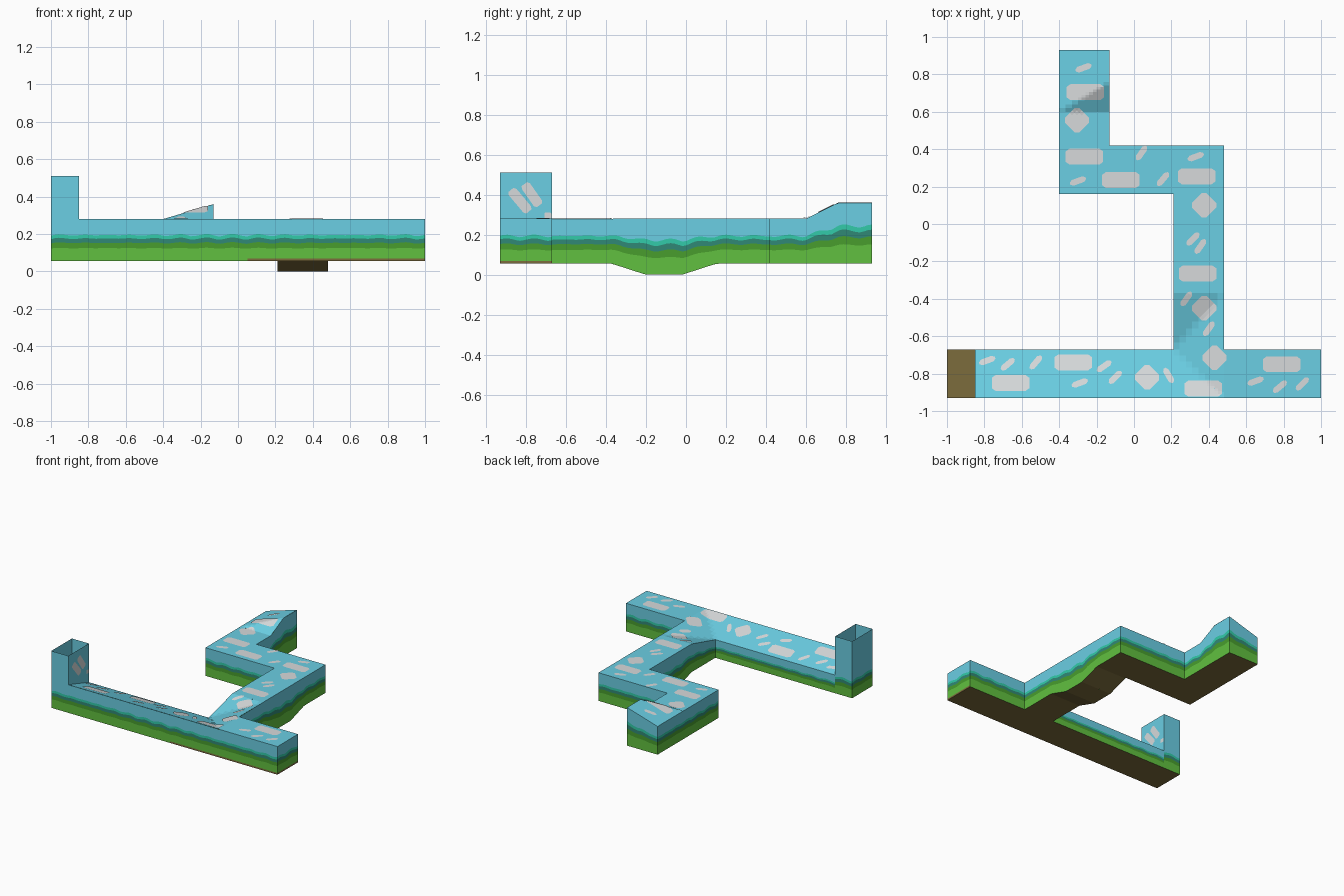
import bpy, math
from mathutils import Vector

if "Cube" in bpy.data.objects:
    bpy.data.objects.remove(bpy.data.objects["Cube"])

def material(name, rgb):
    m = bpy.data.materials.new(name)
    m.diffuse_color = (*rgb, 1)
    m.use_nodes = True
    m.node_tree.nodes["Principled BSDF"].inputs["Base Color"].default_value = m.diffuse_color
    return m

BROWN, GREEN, DKGREEN, DKTEAL, TEAL, SKY, CLOUD = range(7)
MATS = [material("earth_brown", (.20, .15, .045)),
        material("grass_green", (.12, .53, .05)),
        material("deep_green", (.065, .34, .027)),
        material("dark_teal", (.03, .25, .18)),
        material("bright_teal", (.032, .60, .40)),
        material("sky_blue", (.145, .62, .77)),
        material("cloud_grey", (.68, .70, .71))]

def build(name, faces):
    """faces: list of (points, material number)"""
    verts, polys = [], []
    for pts, _ in faces:
        polys.append(list(range(len(verts), len(verts) + len(pts))))
        verts += [tuple(p) for p in pts]
    me = bpy.data.meshes.new(name)
    me.from_pydata(verts, [], polys)
    for m in MATS:
        me.materials.append(m)
    for p, (_, k) in zip(me.polygons, faces):
        p.material_index = k
    ob = bpy.data.objects.new(name, me)
    bpy.context.collection.objects.link(ob)
    return ob

def clamp(t):
    return max(0.0, min(1.0, t))

# Heights of roof and floor over the plan
def roof_z(x, y):
    if y < -.67 and x > -.85:                # long arm leans down to the back
        return .28 - .08 * min(clamp((y + .93) / .26), clamp((.48 - x) / .27))
    if y < -.37 and x > 0:                   # lean fades out in the next arm
        return .28 - .08 * min(clamp((.48 - x) / .27), clamp((-.37 - y) / .3))
    if x < -.129 and y > .6:                 # end arm is raised on its right
        return .28 + .08 * min(clamp((x + .4) / .27), clamp((y - .6) / .16))
    return .28

def floor_z(x, y):
    if x > .21 and -.37 < y < .15:           # dip in the connecting arm
        return .055 * (1 - min(clamp((y + .37) / .17), clamp((.15 - y) / .17)))
    return .055

# Walls: one closed outline, split into wavy painted bands
OUTLINE = [(-1, -.93), (.05, -.93), (1, -.93), (1, -.67), (.48, -.67),
           (.48, .42), (-.13, .42), (-.13, .93), (-.4, .93), (-.4, .16),
           (.21, .16), (.21, -.67), (-.85, -.67), (-1, -.67)]

def bands(s, hem):
    wave = .022 * abs(math.sin(s * 21)) + .012 * math.sin(s * 47)
    return [0, hem, .3 + wave * .6, .42 + wave, .52 + wave * 1.3,
            .60 + wave * 1.4, 1]

faces, run = [], 0
ORDER = [BROWN, GREEN, DKGREEN, DKTEAL, TEAL, SKY]
for i, a in enumerate(OUTLINE):
    b = OUTLINE[(i + 1) % len(OUTLINE)]
    a, b = Vector(a), Vector(b)
    d = (b - a).normalized()
    inset = Vector((-d.y, d.x)) * .0015
    L = (b - a).length
    n = max(4, round(L / .02))
    hem = .06 if i in (1, 2) else 0
    columns = []
    for k in range(n + 1):
        p = a.lerp(b, k / n)
        q = a.lerp(b, min(max(k / n, .001), .999)) + inset
        zb, zt = floor_z(*q), roof_z(*q)
        columns.append([(p.x, p.y, zb + f * (zt - zb))
                        for f in bands(run + L * k / n, hem)])
    for c0, c1 in zip(columns, columns[1:]):
        for j, mat in enumerate(ORDER):
            if mat != BROWN or hem:
                faces.append(([c0[j], c1[j], c1[j + 1], c0[j + 1]], mat))
    run += L
build("walls", faces)

# Roof and floor: strips cut along every fold line
RECTS = [(-1, -.85, -.93, -.67), (-.85, .21, -.93, -.67), (.21, .48, -.93, -.67),
         (.48, 1, -.93, -.67), (.21, .48, -.67, -.37), (.21, .48, -.37, -.2),
         (.21, .48, -.2, -.02), (.21, .48, -.02, .15), (.21, .48, .15, .42),
         (-.4, .21, .16, .42), (-.4, -.13, .42, .6), (-.4, -.13, .6, .76),
         (-.4, -.13, .76, .93)]
N = 8
roof, floor = [], []
for x0, x1, y0, y1 in RECTS:
    mx, my, e = (x0 + x1) / 2, (y0 + y1) / 2, .002
    def at(f, x, y):
        return (x, y, f(x + (mx - x) * e, y + (my - y) * e))
    floor.append(([at(floor_z, x, y) for x, y in
                   ((x0, y0), (x0, y1), (x1, y1), (x1, y0))], BROWN))
    if x1 <= -.85:                           # tower end stays open
        continue
    xs = [x0 + (x1 - x0) * k / N for k in range(N + 1)]
    ys = [y0 + (y1 - y0) * k / N for k in range(N + 1)]
    for i in range(N):
        for j in range(N):
            roof.append(([at(roof_z, x, y) for x, y in
                          ((xs[i], ys[j]), (xs[i + 1], ys[j]),
                           (xs[i + 1], ys[j + 1]), (xs[i], ys[j + 1]))], SKY))
build("roof", roof)
build("floor", floor)

# Open tower at the left end
T = [(-1, -.93), (-.85, -.93), (-.85, -.67), (-1, -.67)]
tower = []
for i in range(4):
    (x0, y0), (x1, y1) = T[i], T[(i + 1) % 4]
    z = .2 if i == 1 else .28
    tower.append(([(x0, y0, z), (x1, y1, z), (x1, y1, .51), (x0, y0, .51)], SKY))
build("tower", tower)

# Clouds: thin patches that follow the roof, with clipped corners
def patch(cx, cy, w, h, deg, nx=10, ny=6):
    ca, sa = math.cos(math.radians(deg)), math.sin(math.radians(deg))
    def pt(i, j):
        x, y = (i / nx - .5) * w, (j / ny - .5) * h
        return (cx + x * ca - y * sa, cy + x * sa + y * ca)
    cells = []
    for i in range(nx):
        for j in range(ny):
            q = [(i, j), (i + 1, j), (i + 1, j + 1), (i, j + 1)]
            q = [c for c in q if not (c[0] in (0, nx) and c[1] in (0, ny))]
            cells.append([pt(*c) for c in q])
    return cells

BIG = [(-.66, -.85, 0), (-.325, -.74, 0), (.37, -.88, 0), (.79, -.75, 0),
       (.34, -.265, 0), (.335, .255, 0), (-.07, .235, 0), (-.265, .36, 0),
       (-.26, .705, 0)]
DIAMOND = [(.07, -.82), (.43, -.715), (.375, -.45), (.375, .1), (-.305, .555)]
STREAK = [(-.785, -.73, 20), (-.675, -.75, 40), (-.525, -.74, 50), (-.29, -.85, 20),
          (-.16, -.76, 35), (-.1, -.82, 45), (.185, -.81, 120), (.65, -.84, 20),
          (.78, -.87, 40), (.9, -.855, 45), (.4, -.56, 55), (.28, -.4, 55),
          (.315, -.08, 45), (.355, -.12, 55), (.33, .36, 20), (.155, .24, 50),
          (.04, .38, 55), (-.3, .23, 20), (-.27, .835, 20)]
cells = []
for x, y, r in BIG:
    cells += patch(x, y, .2, .085, r)
for x, y in DIAMOND:
    cells += patch(x, y, .11, .11, 45, 6, 6)
for x, y, r in STREAK:
    cells += patch(x, y, .09, .032, r, 6, 3)
clouds = [([(x, y, roof_z(x, y) + .004) for x, y in c], CLOUD) for c in cells]
for y, z, w, h, r in [(-.83, .37, .14, .05, 130), (-.77, .40, .13, .05, 125),
                      (-.69, .295, .035, .03, 0)]:       # on the tower
    clouds += [([(-.846, u, v) for u, v in c], CLOUD)
               for c in patch(y, z, w, h, r)]
build("clouds", clouds)
